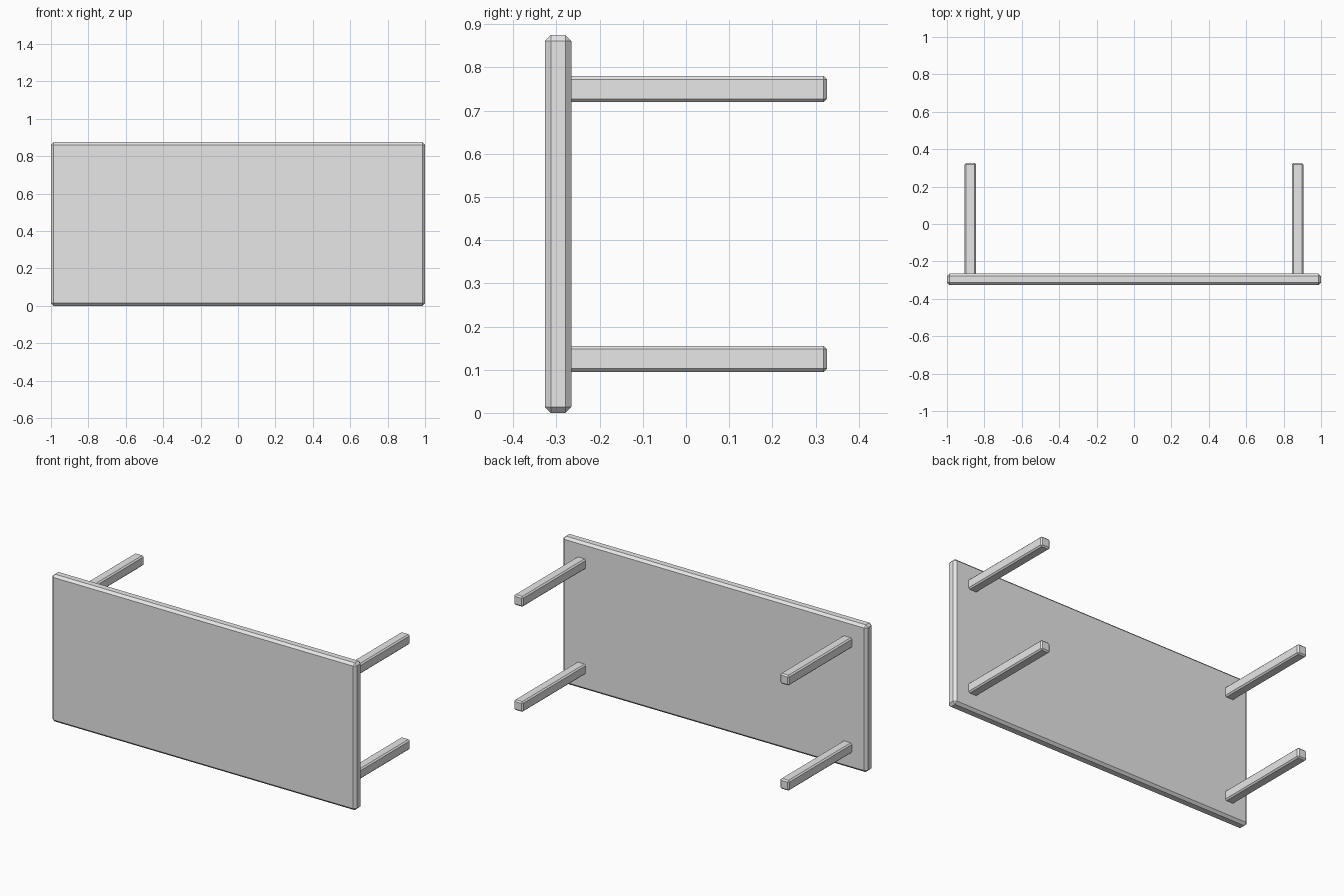
import bpy

# Remove the default cube
cube = bpy.data.objects.get("Cube")
if cube:
    bpy.data.objects.remove(cube, do_unlink=True)

# Single plain grey material
GREY = (0.8, 0.8, 0.8, 1.0)
grey = bpy.data.materials.new("plain grey")
grey.use_nodes = True
grey.diffuse_color = GREY
grey.node_tree.nodes["Principled BSDF"].inputs["Base Color"].default_value = GREY


def chamfered_box(name, center, size, chamfer):
    """Box with single-segment chamfered edges."""
    bpy.ops.mesh.primitive_cube_add(size=1, location=center)
    obj = bpy.context.object
    obj.name = name
    obj.scale = size
    bpy.ops.object.transform_apply(location=False, rotation=False, scale=True)
    bevel = obj.modifiers.new("chamfer", 'BEVEL')
    bevel.width = chamfer
    bevel.segments = 1
    obj.data.materials.append(grey)
    return obj


HEIGHT = 0.875
DEPTH = 0.654
THICK = 0.062
FRONT = -DEPTH / 2

# Table top, standing upright on its long edge
chamfered_box("table_top", (0, FRONT + THICK / 2, HEIGHT / 2),
              (2, THICK, HEIGHT), 0.014)

# Four legs reaching backwards from the table top
leg_start = FRONT + THICK * 0.75
leg_length = DEPTH / 2 - leg_start
for side, x in (("left", 0.875), ("right", -0.875)):
    for level, dz in (("upper", 0.3125), ("lower", -0.3125)):
        chamfered_box(f"{level}_{side}_leg",
                      (x, leg_start + leg_length / 2, HEIGHT / 2 + dz),
                      (0.06, leg_length, 0.061), 0.008)
